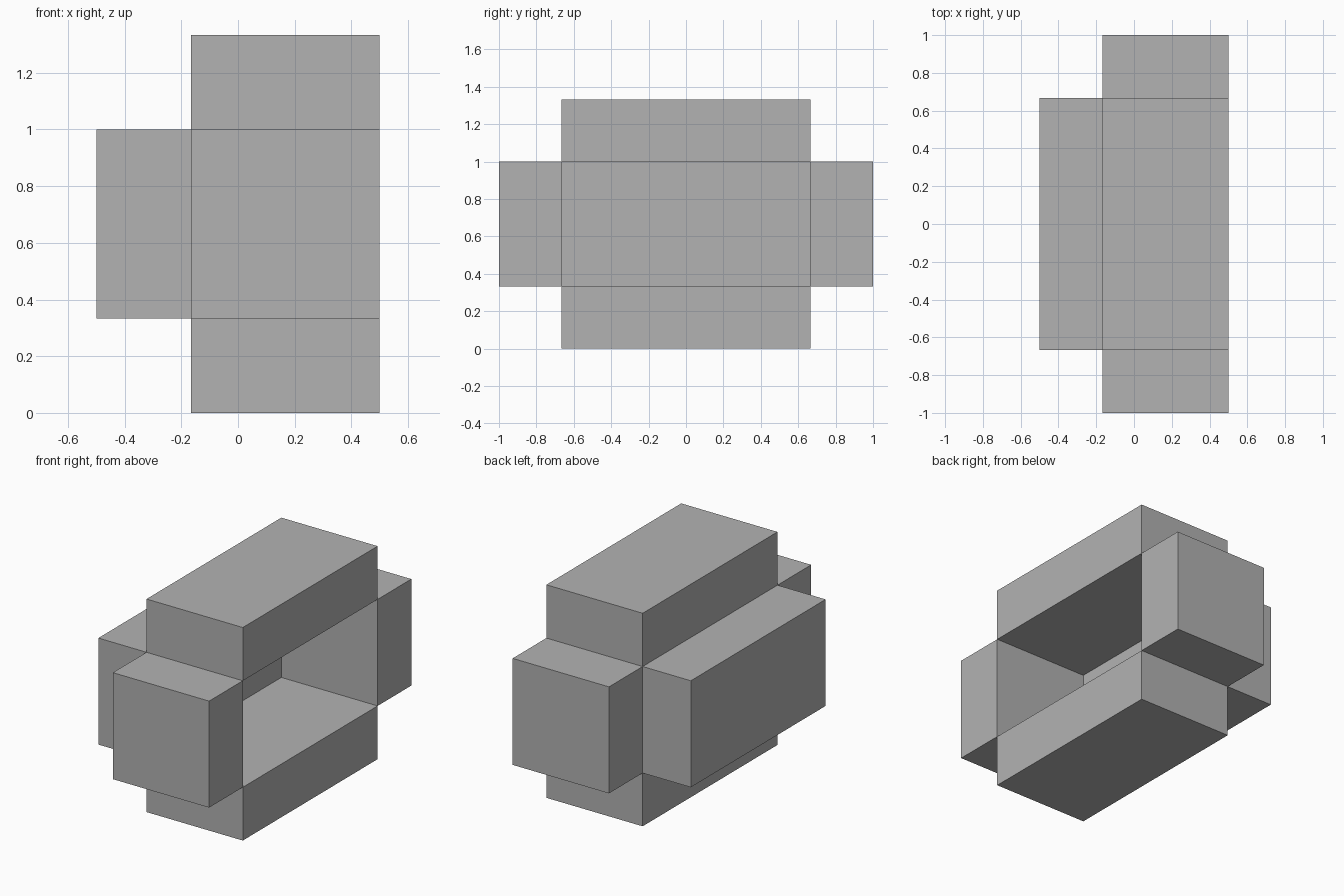
import bpy
import bmesh
from mathutils import Matrix, Vector

cube = bpy.data.objects.get("Cube")
if cube:
    bpy.data.objects.remove(cube, do_unlink=True)

# Single plain grey
grey = bpy.data.materials.new("plain_grey")
grey.use_nodes = True
colour = (0.448, 0.448, 0.448, 1)
grey.diffuse_color = colour
grey.node_tree.nodes["Principled BSDF"].inputs["Base Color"].default_value = colour

T = 1 / 3                              # wall thickness
CENTRE = Vector((T / 2, 0, 2 * T))     # middle of the hollow
HOLLOW = Vector((2 * T, 4 * T, 2 * T))  # size of the hollow


def wall(name, axis, side):
    """Block lying against one side of the hollow."""
    size = HOLLOW.copy()
    size[axis] = T
    centre = CENTRE.copy()
    centre[axis] += side * (HOLLOW[axis] + T) / 2
    bm = bmesh.new()
    bmesh.ops.create_cube(bm, size=1, matrix=Matrix.Translation(centre) @ Matrix.Diagonal(size.to_4d()))
    mesh = bpy.data.meshes.new(name)
    bm.to_mesh(mesh)
    bm.free()
    mesh.materials.append(grey)
    bpy.context.collection.objects.link(bpy.data.objects.new(name, mesh))


# Five walls, with the +x side left open
wall("bottom_wall", 2, -1)
wall("top_wall", 2, 1)
wall("front_wall", 1, -1)
wall("back_wall", 1, 1)
wall("right_wall", 0, -1)
